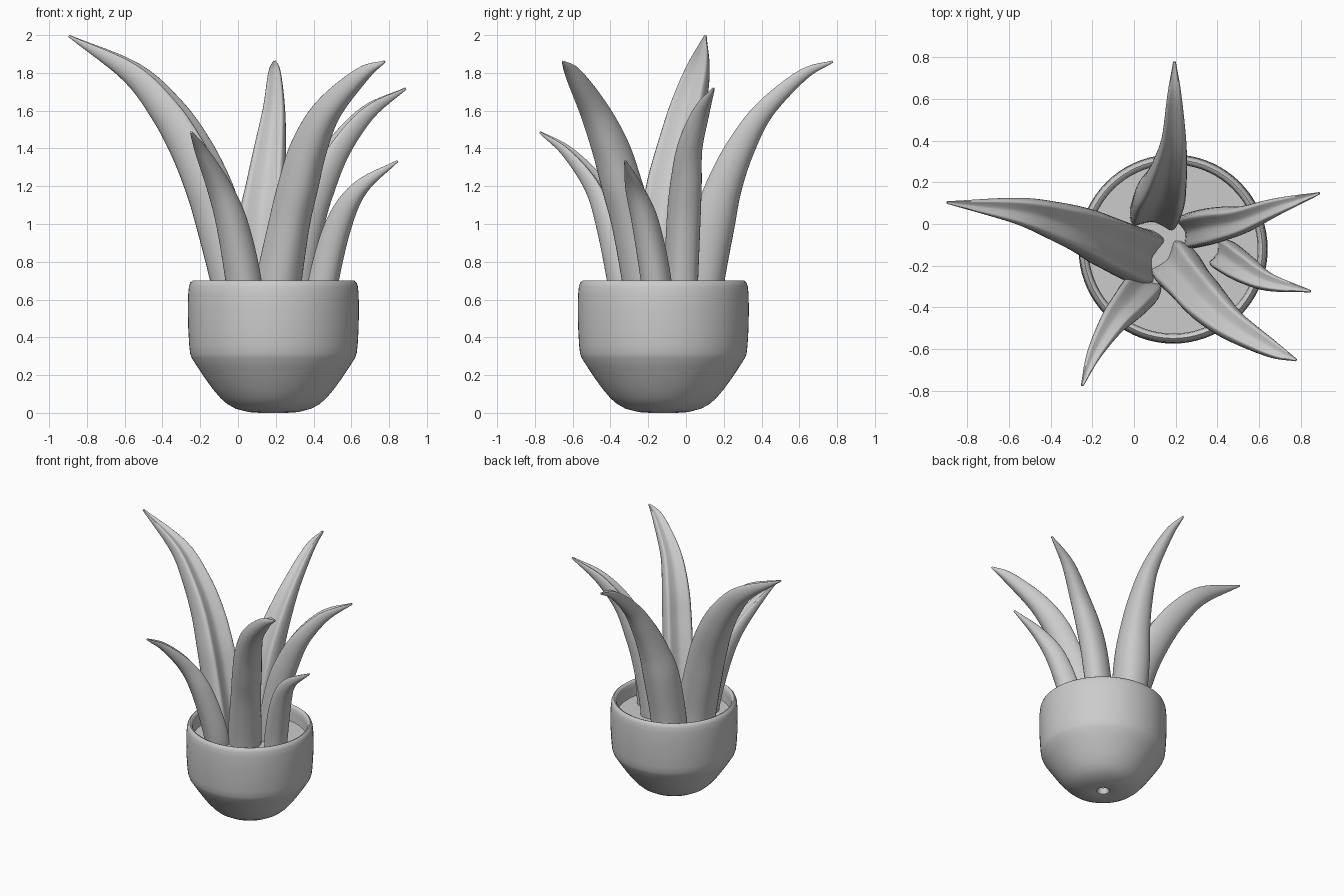
import bpy, math
from mathutils import Vector

if "Cube" in bpy.data.objects:
    bpy.data.objects.remove(bpy.data.objects["Cube"])

CX, CY = 0.1875, -0.12          # pot axis


def spline(pts, steps, closed=False):
    """Catmull-Rom through the points (any dimension)."""
    n, out = len(pts), []
    p = [Vector(q) for q in pts]

    def get(i):
        if closed:
            return p[i % n]
        if i < 0:
            return p[0] * 2 - p[1]
        if i >= n:
            return p[-1] * 2 - p[-2]
        return p[i]
    for i in range(n if closed else n - 1):
        a, b, c, d = get(i - 1), get(i), get(i + 1), get(i + 2)
        for k in range(steps):
            t = k / steps
            out.append((b * 2 + (c - a) * t + (a * 2 - b * 5 + c * 4 - d) * t * t
                        + (b * 3 - a - c * 3 + d) * t ** 3) * 0.5)
    if not closed:
        out.append(p[-1])
    return out


def skin(name, rings, caps=True, loop=False):
    """Mesh object from equal-sized rings of points."""
    n, m = len(rings[0]), len(rings)
    verts = [v for r in rings for v in r]
    faces = [(i * n + j, i * n + (j + 1) % n,
              (i + 1) % m * n + (j + 1) % n, (i + 1) % m * n + j)
             for i in range(m if loop else m - 1) for j in range(n)]
    if caps:
        faces += [tuple(range(n))[::-1], tuple(range((m - 1) * n, m * n))]
    me = bpy.data.meshes.new(name)
    me.from_pydata(verts, [], faces)
    ob = bpy.data.objects.new(name, me)
    bpy.context.collection.objects.link(ob)
    bpy.ops.object.select_all(action='DESELECT')
    ob.select_set(True)
    bpy.context.view_layer.objects.active = ob
    bpy.ops.object.mode_set(mode='EDIT')
    bpy.ops.mesh.select_all(action='SELECT')
    bpy.ops.mesh.normals_make_consistent(inside=False)
    bpy.ops.object.mode_set(mode='OBJECT')
    bpy.ops.object.shade_smooth_by_angle(angle=math.radians(50))
    return ob


def lathe(name, profile, caps=False, loop=False, n=72):
    skin(name, [[(CX + r * math.cos(2 * math.pi * k / n),
                  CY + r * math.sin(2 * math.pi * k / n), z) for k in range(n)]
                for r, z in profile], caps, loop)


# pot: closed wall profile with a small drain hole underneath
lathe("pot", [(.035, .03), (.045, .007), (.07, 0), (.13, .004), (.2, .022),
              (.245, .047), (.28, .078), (.32, .125), (.36, .18), (.4, .24),
              (.432, .29), (.441, .315), (.446, .36), (.451, .45), (.453, .55),
              (.451, .63), (.447, .67), (.44, .69), (.428, .7), (.416, .695),
              (.409, .68), (.405, .65), (.405, .33), (.34, .2), (.22, .07),
              (.1, .05), (.035, .05)], loop=True)

# soil
lathe("soil", [(.407, .5), (.407, .58)], caps=True)

# leaf cross-section: rounded back, shallow channel on the inner side
half = [(.5, -.88), (.84, -.5), (1, .05), (.97, .6), (.78, .97), (.42, .84)]
SECTION = spline([(0, -1)] + half + [(0, .7)] + [(-x, y) for x, y in half[::-1]], 3, True)


def leaf(name, half_width, half_depth, path):
    """Path points are x, y, z, relative size."""
    pts = spline(path, 6)
    run = pts[-1].xyz - pts[0].xyz
    side0 = Vector((-run.y, run.x, 0)).normalized()
    rings = []
    for i, p in enumerate(pts):
        tan = (pts[min(i + 1, len(pts) - 1)].xyz - pts[max(i - 1, 0)].xyz).normalized()
        side = (side0 - tan * side0.dot(tan)).normalized()
        inner = tan.cross(side)
        if inner.dot(run) > 0 and abs(tan.z) > .3 and inner.z < 0:
            inner = -inner
        rings.append([p.xyz + side * (half_width * p.w * s.x)
                      + inner * (half_depth * p.w * s.y) for s in SECTION])
    skin(name, rings)


leaf("leaf_left_tall", .125, .118, [
    (.01, -.145, .5, 1.05), (-.02, -.14, .7, 1.05), (-.11, -.1, 1.03, 1),
    (-.165, -.075, 1.2, .97), (-.255, -.03, 1.4, .88), (-.38, .015, 1.6, .74),
    (-.565, .065, 1.8, .5), (-.895, .103, 1.995, .05)])
leaf("leaf_back", .112, .1, [
    (.1, .08, .5, 1.05), (.11, .095, .7, 1.08), (.128, .15, 1, 1.08),
    (.15, .205, 1.2, .92), (.173, .29, 1.4, .74), (.192, .415, 1.6, .52),
    (.194, .62, 1.79, .3), (.194, .777, 1.86, .06)])
leaf("leaf_right", .085, .085, [
    (.3, -.025, .5, 1), (.315, -.02, .7, 1.02), (.37, -.008, 1, 1.02),
    (.435, .005, 1.2, .95), (.535, .025, 1.4, .75), (.69, .085, 1.59, .48),
    (.888, .147, 1.717, .07)])
leaf("leaf_right_small", .072, .066, [
    (.44, -.155, .5, 1), (.46, -.165, .7, 1.08), (.54, -.22, 1, .95),
    (.65, -.28, 1.19, .6), (.845, -.322, 1.333, .08)])
leaf("leaf_front_right", .105, .092, [
    (.21, -.205, .5, 1.08), (.23, -.23, .7, 1.1), (.283, -.295, 1, 1),
    (.33, -.35, 1.2, .98), (.385, -.41, 1.4, .9), (.482, -.495, 1.6, .7),
    (.66, -.6, 1.79, .4), (.777, -.652, 1.86, .06)])
leaf("leaf_front_left", .085, .072, [
    (.035, -.31, .5, 1), (.02, -.335, .7, 1.08), (-.04, -.405, 1, .95),
    (-.11, -.485, 1.2, .72), (-.195, -.63, 1.38, .4), (-.248, -.773, 1.485, .08)])
